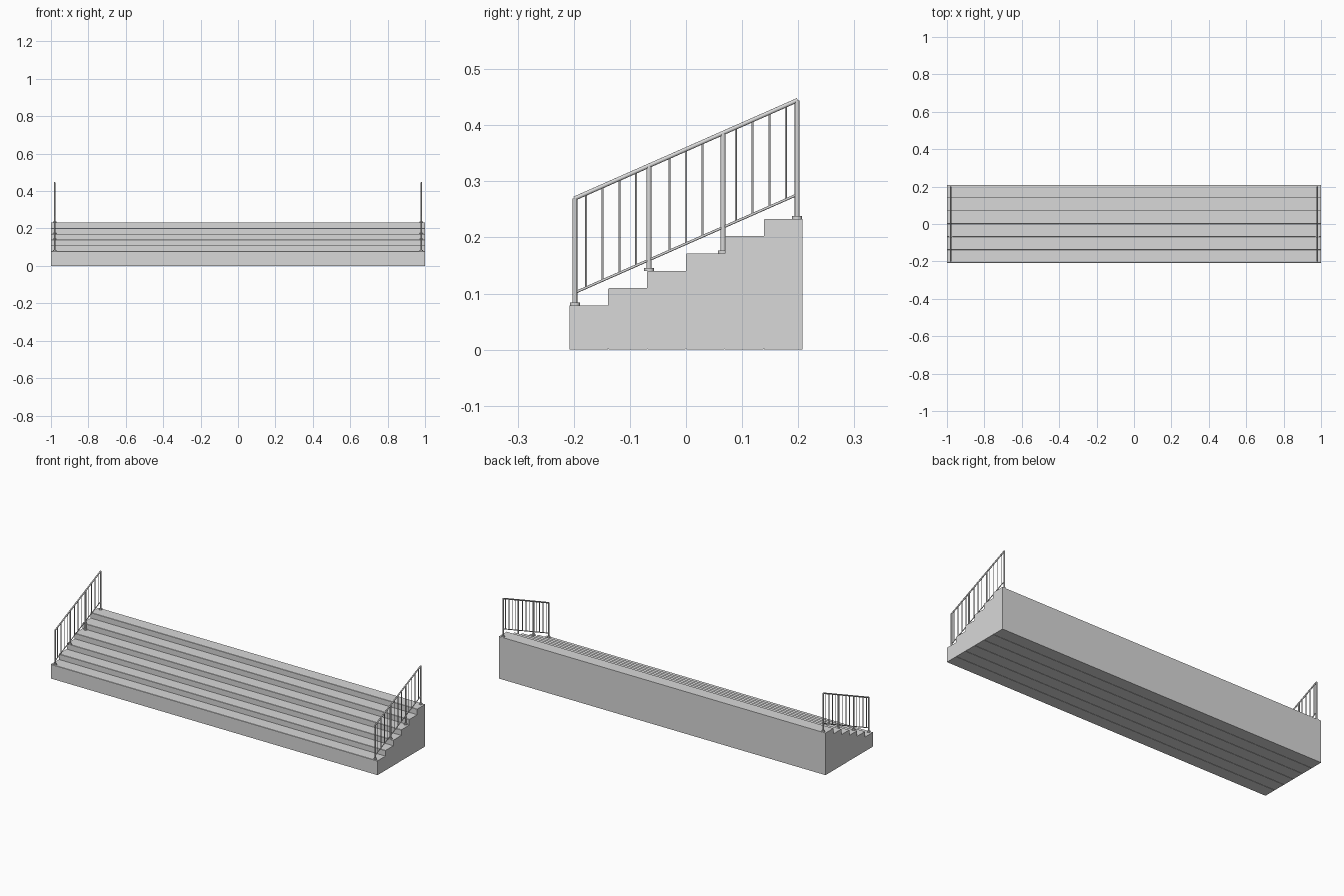
import bpy, bmesh
from mathutils import Vector

if "Cube" in bpy.data.objects:
    bpy.data.objects.remove(bpy.data.objects["Cube"])


def material(name, v):
    m = bpy.data.materials.new(name)
    m.diffuse_color = (v, v, v, 1)
    m.use_nodes = True
    m.node_tree.nodes["Principled BSDF"].inputs["Base Color"].default_value = m.diffuse_color
    return m


GREY = material("light grey", 0.69)
DEPTH, COUNT, CHAMFER = 0.416, 6, 0.0015
TREAD = DEPTH / COUNT


def step_height(y):
    i = min(COUNT - 1, max(0, int((y + DEPTH / 2) / TREAD)))
    return 0.079 + 0.0308 * i


def finish(name, bm, mat):
    bmesh.ops.recalc_face_normals(bm, faces=bm.faces)
    me = bpy.data.meshes.new(name)
    bm.to_mesh(me)
    bm.free()
    me.materials.append(mat)
    ob = bpy.data.objects.new(name, me)
    bpy.context.collection.objects.link(ob)
    return ob


def rod(name, a, b, radius, sides=12):
    """Round bar between two points."""
    a, b = Vector(a), Vector(b)
    bm = bmesh.new()
    bmesh.ops.create_cone(bm, cap_ends=True, segments=sides, radius1=radius,
                          radius2=radius, depth=(b - a).length)
    for f in bm.faces:
        f.smooth = len(f.verts) == 4
    for e in bm.edges:
        e.smooth = all(len(f.verts) == 4 for f in e.link_faces)
    ob = finish(name, bm, GREY)
    ob.location = (a + b) / 2
    ob.rotation_mode = 'QUATERNION'
    ob.rotation_quaternion = (b - a).to_track_quat('Z', 'Y')
    return ob


# Stair block: chamfered steps with fine joints underneath, extruded across x
profile = []
for i in range(COUNT):
    y = -DEPTH / 2 + i * TREAD
    z = step_height(y + TREAD / 2)
    profile += [(y, z - CHAMFER), (y + CHAMFER, z), (y + TREAD, z)]
profile.append((DEPTH / 2, 0))
for i in range(COUNT - 1, 0, -1):
    y = -DEPTH / 2 + i * TREAD
    profile += [(y + 0.001, 0), (y, 0.002), (y - 0.001, 0)]
profile.append((-DEPTH / 2, 0))
bm = bmesh.new()
face = bm.faces.new([bm.verts.new((-1, y, z)) for y, z in profile])
ext = bmesh.ops.extrude_face_region(bm, geom=[face])
bmesh.ops.translate(bm, vec=(2, 0, 0),
                    verts=[v for v in ext["geom"] if isinstance(v, bmesh.types.BMVert)])
finish("stair_block", bm, GREY)


# Railings on both ends
def rail_z(y):
    return 0.357 + 0.441 * y


def lower_z(y):
    return 0.189 + 0.441 * y


for side, x in (("left", -0.98), ("right", 0.98)):
    rod(side + "_handrail", (x, -0.199, rail_z(-0.199)), (x, 0.199, rail_z(0.199)), 0.0038)
    rod(side + "_lower_rail", (x, -0.198, lower_z(-0.198)), (x, 0.198, lower_z(0.198)), 0.0023, 8)
    for y in (-0.198, -0.066, 0.066, 0.198):
        z = step_height(y)
        rod(side + "_post", (x, y, z), (x, y, rail_z(y)), 0.0042)
        rod(side + "_post_foot", (x, y, z), (x, y, z + 0.005), 0.009, 16)
    for k in range(-6, 7):
        if abs(k) != 2:
            y = k * 0.0297
            rod(side + "_baluster", (x, y, lower_z(y)), (x, y, rail_z(y)), 0.0018, 8)
